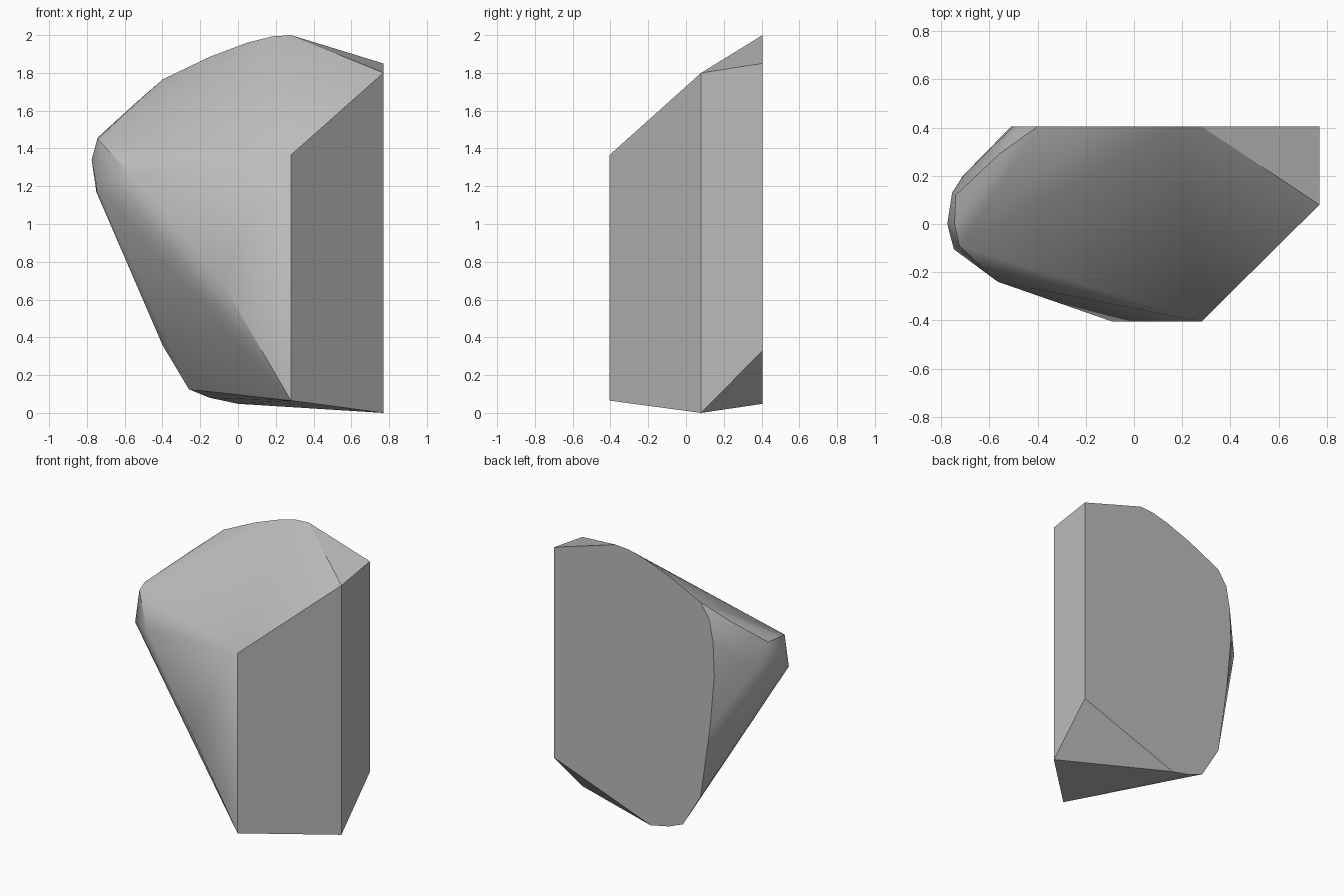
import bpy
import bmesh
import math

cube = bpy.data.objects.get("Cube")
if cube:
    bpy.data.objects.remove(cube, do_unlink=True)

stone = bpy.data.materials.new("stone_grey")
stone.use_nodes = True
grey = (0.5, 0.5, 0.5, 1)
stone.diffuse_color = grey
stone.node_tree.nodes["Principled BSDF"].inputs["Base Color"].default_value = grey

BACK, FRONT, SIDE = 0.405, -0.405, 0.77

# Flat back face outline (x, z)
back_outline = [
    (SIDE, 0.33), (SIDE, 1.85), (0.28, 2.0), (0.18, 1.993), (0.05, 1.96),
    (-0.15, 1.885), (-0.4, 1.765), (-0.47, 1.66), (-0.5, 1.5), (-0.51, 1.26),
    (-0.475, 0.88), (-0.4, 0.36), (-0.26, 0.125), (-0.15, 0.08), (0, 0.048),
]
points = [(x, BACK, z) for x, z in back_outline]

# Two cut vertical walls on the left and front
points += [(SIDE, 0.08, 0), (SIDE, 0.08, 1.8),
           (0.28, FRONT, 0.065), (0.28, FRONT, 1.365)]

# Front ridge and the blunt tip on the right
points += [
    (-0.09, FRONT, 0.70), (-0.565, -0.24, 1.26),
    (-0.748, -0.105, 1.2), (-0.725, -0.09, 1.43), (-0.745, 0, 1.45),
    (-0.775, 0, 1.34), (-0.75, 0, 1.17), (-0.74, 0.12, 1.46),
    (-0.755, 0.13, 1.34), (-0.71, 0.2, 1.3), (-0.56, 0.29, 1.625),
]

# Wrap the corners in one closed skin
bm = bmesh.new()
for p in points:
    bm.verts.new(p)
hull = bmesh.ops.convex_hull(bm, input=bm.verts[:])
loose = [v for v in bm.verts if not v.link_faces]
bmesh.ops.delete(bm, geom=loose, context='VERTS')
bmesh.ops.dissolve_limit(bm, angle_limit=math.radians(1),
                         verts=bm.verts[:], edges=bm.edges[:])
bmesh.ops.recalc_face_normals(bm, faces=bm.faces[:])
mesh = bpy.data.meshes.new("cut_rock")
bm.to_mesh(mesh)
bm.free()
mesh.materials.append(stone)

rock = bpy.data.objects.new("cut_rock", mesh)
bpy.context.collection.objects.link(rock)
bpy.ops.object.select_all(action='DESELECT')
rock.select_set(True)
bpy.context.view_layer.objects.active = rock
bpy.ops.object.shade_smooth_by_angle(angle=math.radians(30))
